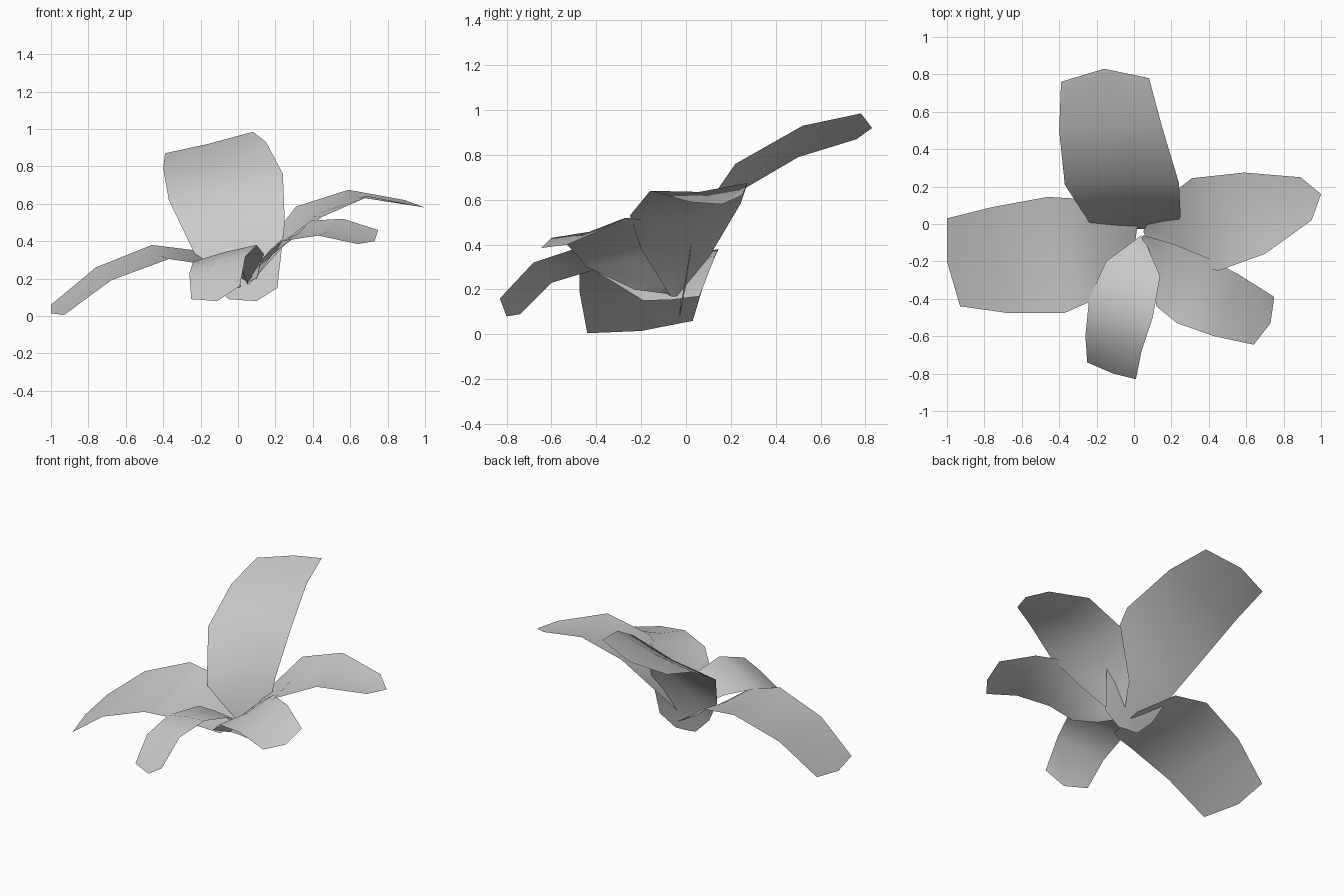
import bpy
from mathutils import Vector

default_cube = bpy.data.objects.get("Cube")
if default_cube:
    bpy.data.objects.remove(default_cube, do_unlink=True)

# One matte grey for the whole flower
grey = bpy.data.materials.new("petal_grey")
grey.use_nodes = True
grey_value = (0.6, 0.6, 0.6, 1.0)
grey.diffuse_color = grey_value
grey.node_tree.nodes["Principled BSDF"].inputs["Base Color"].default_value = grey_value


def petal(name, left_rail, right_rail, tip, cup):
    """Sheet lofted between two rails (base to end), with a sunken midrib and a pointed end."""
    left = [Vector(p) for p in left_rail]
    right = [Vector(p) for p in right_rail]
    rows = len(left)
    verts, faces = [], []
    for i in range(rows):
        across = right[i] - left[i]
        j, k = max(i - 1, 0), min(i + 1, rows - 1)
        along = (left[k] + right[k]) - (left[j] + right[j])
        normal = across.cross(along).normalized()
        midrib = (left[i] + right[i]) / 2 - normal * cup * across.length
        if i == rows - 1:
            midrib = Vector(tip)
        verts += [left[i], midrib, right[i]]
    for i in range(rows - 1):
        for side in range(2):
            a = i * 3 + side
            faces.append((a, a + 1, a + 4, a + 3))
    mesh = bpy.data.meshes.new(name)
    mesh.from_pydata(verts, [], faces)
    mesh.materials.append(grey)
    mesh.polygons.foreach_set("use_smooth", [True] * len(faces))
    mesh.update()
    obj = bpy.data.objects.new(name, mesh)
    bpy.context.collection.objects.link(obj)
    return obj


# Tall rear petal, its base dropping through the others
petal("back_petal",
      [(-.05, -.03, .09), (-.16, -.02, .2), (-.24, .01, .35),
       (-.37, .21, .62), (-.4, .5, .79), (-.39, .76, .87)],
      [(.1, -.03, .08), (.21, -.02, .15), (.25, .04, .5),
       (.24, .22, .76), (.15, .52, .93), (.08, .78, .985)],
      (-.16, .83, .92), 0.03)

# Broad petal reaching to +x
petal("left_petal",
      [(.05, -.04, .17), (.12, .1, .34), (.31, .245, .585), (.59, .275, .675), (.89, .25, .62)],
      [(.06, -.07, .17), (.25, -.2, .38), (.45, -.25, .53), (.7, -.16, .64), (.95, .02, .59)],
      (1.0, .16, .58), 0.05)

# Short petal between the front and the +x side
petal("front_left_petal",
      [(.05, -.06, .2), (.12, -.08, .28), (.22, -.11, .38),
       (.39, -.18, .51), (.56, -.27, .52), (.75, -.39, .46)],
      [(.04, -.08, .18), (.1, -.23, .2), (.12, -.44, .3),
       (.23, -.53, .4), (.43, -.6, .43), (.64, -.645, .385)],
      (.73, -.53, .4), 0.05)

# Drooping petal reaching to -x, wide at its base
petal("right_petal",
      [(0, -.19, .15), (-.2, -.4, .28), (-.37, -.475, .305), (-.68, -.475, .19), (-.93, -.44, .005)],
      [(.03, .06, .17), (-.22, .13, .35), (-.46, .145, .38), (-.76, .09, .26), (-1.0, .03, .06)],
      (-1.0, -.2, .015), 0.03)

# Narrow petal drooping forward
petal("front_petal",
      [(.05, -.07, .17), (.14, -.28, .33), (.1, -.5, .38), (.04, -.68, .32), (.01, -.83, .16)],
      [(.04, -.06, .2), (-.15, -.2, .3), (-.24, -.4, .29), (-.26, -.6, .23), (-.25, -.74, .09)],
      (-.11, -.8, .08), -0.02)
